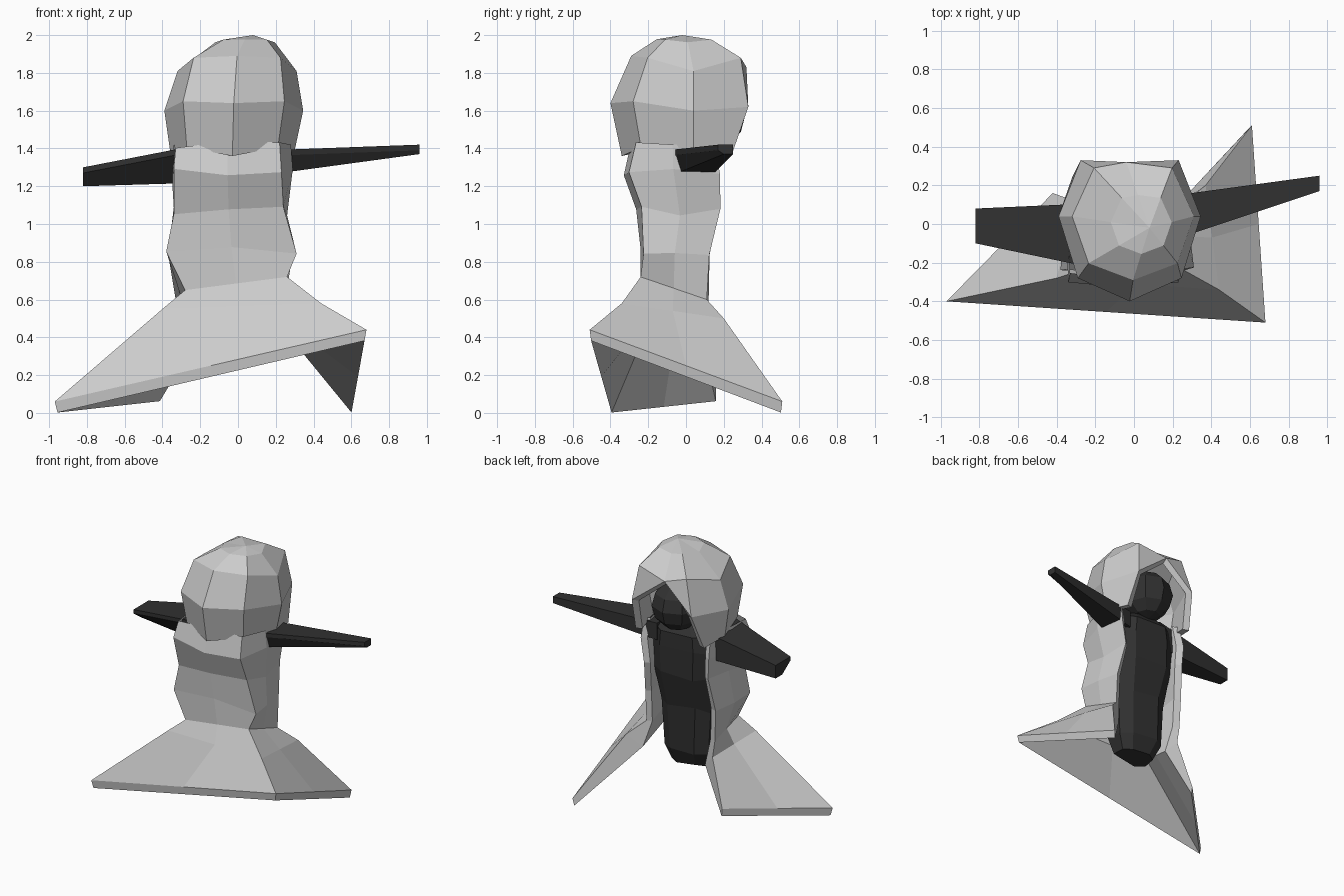
import bpy
import math
import random
from mathutils import Vector

random.seed(4)
if "Cube" in bpy.data.objects:
    bpy.data.objects.remove(bpy.data.objects["Cube"], do_unlink=True)


def make_material(name, value):
    mat = bpy.data.materials.new(name)
    mat.use_nodes = True
    colour = (value, value, value, 1)
    mat.diffuse_color = colour
    mat.node_tree.nodes["Principled BSDF"].inputs["Base Color"].default_value = colour
    return mat


cloth = make_material("pale grey cloth", 0.6)
shadow = make_material("charcoal body", 0.031)


def make_object(name, verts, faces, mat):
    mesh = bpy.data.meshes.new(name)
    mesh.from_pydata([tuple(v) for v in verts], [], faces)
    mesh.materials.append(mat)
    obj = bpy.data.objects.new(name, mesh)
    bpy.context.collection.objects.link(obj)
    return obj


def skin(rings, closed):
    """Skin a stack of equal rings, listed upwards and anticlockwise."""
    count = len(rings[0])
    faces = []
    for i in range(len(rings) - 1):
        a, b = i * count, (i + 1) * count
        for j in range(count if closed else count - 1):
            k = (j + 1) % count
            faces.append((a + j, a + k, b + k, b + j))
    return [p for ring in rings for p in ring], faces


def capped_loft(name, rings, mat):
    verts, faces = skin(rings, True)
    count = len(rings[0])
    faces.append(tuple(reversed(range(count))))
    faces.append(tuple(range(len(verts) - count, len(verts))))
    return make_object(name, verts, faces, mat)


def jitter(amount):
    return random.uniform(-amount, amount)


# Cloak: slanted flaring skirt and crumpled torso, open at the back
def skirt_ring(back_right, front_right, front_left, back_left):
    """Open ring of four corners with a point halfway along each panel."""
    corners = [Vector(c) for c in (back_right, front_right, front_left, back_left)]
    ring = [corners[0]]
    for a, b in zip(corners, corners[1:]):
        ring += [(a + b) / 2, b]
    return ring


def torso_ring(z, corners, sides, front, back):
    """Open boxy ring round the chest, with the gap at the back."""
    right, left = corners
    side_right, side_left = sides
    side = (front + back) / 2
    plan = [(side_right + 0.03, back), (side_right, side), (right, front + 0.02),
            ((right + left) / 2, front), (left, front + 0.02),
            (side_left, side), (side_left - 0.03, back)]
    return [Vector((x, y + jitter(0.01), z + jitter(0.03))) for x, y in plan]


def lined(ring, shrink, drop):
    """Join a ring to its own lining, drawn in towards the axis."""
    lining = [Vector((p.x * shrink, p.y * shrink, p.z - drop)) for p in ring]
    return ring + lining[::-1]


hem = skirt_ring((-0.42, 0.16, 0.12), (-0.97, -0.4, 0.06), (0.68, -0.51, 0.44), (0.61, 0.51, 0.06))
flare = skirt_ring((-0.31, 0.12, 0.47), (-0.4, -0.28, 0.55), (0.44, -0.34, 0.58), (0.37, 0.2, 0.5))
waist = skirt_ring((-0.33, 0.12, 0.6), (-0.28, -0.24, 0.65), (0.26, -0.24, 0.72), (0.26, 0.11, 0.6))
chest = [
    torso_ring(0.86, (-0.38, 0.31), (-0.37, 0.29), -0.25, 0.13),
    torso_ring(1.07, (-0.34, 0.24), (-0.34, 0.26), -0.26, 0.18),
    torso_ring(1.27, (-0.34, 0.23), (-0.35, 0.29), -0.33, 0.18),
    torso_ring(1.43, (-0.33, 0.22), (-0.34, 0.28), -0.28, 0.14),
]
cloak_rings = [lined(hem, 0.985, 0.058), lined(flare, 0.72, 0.09)]
cloak_rings += [lined(ring, 0.85, 0) for ring in [waist] + chest]
verts, faces = skin(cloak_rings, True)
last = len(cloak_rings[0]) - 1
faces += [(j + 1, j, last - j, last - j - 1) for j in range(len(hem) - 1)]
make_object("cloak", verts, faces, cloth)


# Hood: faceted shell with a pointed opening at the back
def hood_ring(right, left, front, back, z_front, z_side, z_back, gap):
    mid, half = (right + left) / 2, (left - right) / 2
    corner = front * 0.7
    z_corner = (z_front + z_side) / 2 + 0.03
    plan = [(-gap, back, z_back), (-1, 0.04, z_side), (-0.73, corner, z_corner),
            (0, front, z_front), (0.73, corner, z_corner), (1, 0.04, z_side),
            (gap, back, z_back)]
    return [Vector((mid + u * half, y, z)) for u, y, z in plan]


hood_rings = [
    hood_ring(-0.36, 0.3, -0.34, 0.24, 1.36, 1.39, 1.36, 0.88),
    hood_ring(-0.39, 0.345, -0.4, 0.33, 1.64, 1.6, 1.62, 0.69),
    hood_ring(-0.32, 0.31, -0.29, 0.29, 1.89, 1.81, 1.88, 0.64),
]
verts, faces = skin(hood_rings, False)
n = len(hood_rings[0])
# Gable above the opening, then a crown ring and its tip
peak = len(verts)
verts.append(Vector((-0.04, 0.32, 1.83)))
faces += [(2 * n - 1, peak, 3 * n - 1), (peak, n, 2 * n)]
rim = list(range(2 * n, 3 * n)) + [peak]
tip = Vector((0.08, -0.02, 2.0))
crown = len(verts)
for index in rim:
    p = verts[index].lerp(tip, 0.5)
    p.z = verts[index].z * 0.2 + tip.z * 0.8
    verts.append(p)
verts.append(tip)
for j in range(len(rim)):
    k = (j + 1) % len(rim)
    faces.append((rim[j], rim[k], crown + k, crown + j))
    faces.append((crown + j, crown + k, len(verts) - 1))
hood = make_object("hood", verts, faces, cloth)
solid = hood.modifiers.new("cloth thickness", "SOLIDIFY")
solid.thickness = 0.05
solid.offset = -1


# Body: dark tapering figure inside the cloak
def squarish(value):
    return math.copysign(abs(value) ** 0.65, value)


def body_ring(z, half, front, back, sides=8):
    mid, depth = (front + back) / 2, (back - front) / 2
    angles = [math.tau * (k + 0.5) / sides for k in range(sides)]
    return [(-0.03 + half * squarish(math.cos(a)),
             mid + depth * squarish(math.sin(a)) + jitter(0.01),
             z + jitter(0.02)) for a in angles]


body_rings = [
    body_ring(0.32, 0.15, -0.13, 0.05),
    body_ring(0.42, 0.2, -0.17, 0.1),
    body_ring(0.78, 0.22, -0.17, 0.11),
    body_ring(1.05, 0.26, -0.19, 0.17),
    body_ring(1.24, 0.27, -0.24, 0.18),
    body_ring(1.36, 0.25, -0.18, 0.16),
    body_ring(1.44, 0.1, -0.08, 0.1),
]
capped_loft("body", body_rings, shadow)

# Head: dark ball within the hood
bpy.ops.mesh.primitive_uv_sphere_add(segments=8, ring_count=6, radius=0.185,
                                     location=(-0.02, 0.13, 1.58))
head = bpy.context.object
head.name = "head"
head.data.materials.append(shadow)


# Arms: flat tapering bars with the lower front edge set back
def arm(name, recess, *ends):
    """Each end is (x, y range, z range), listed from -x to +x."""
    rings = [[(x, y0 + recess, z0), (x, y1, z0), (x, y1, z1), (x, y0, z1), (x, y0, z1 - 0.03)]
             for x, (y0, y1), (z0, z1) in ends]
    capped_loft(name, rings, shadow)


arm("right_arm", 0.1, (-0.82, (-0.1, 0.08), (1.2, 1.3)), (-0.15, (-0.24, 0.11), (1.22, 1.43)))
arm("left_arm", 0.03, (0.15, (-0.1, 0.14), (1.26, 1.39)), (0.96, (0.17, 0.25), (1.37, 1.42)))
